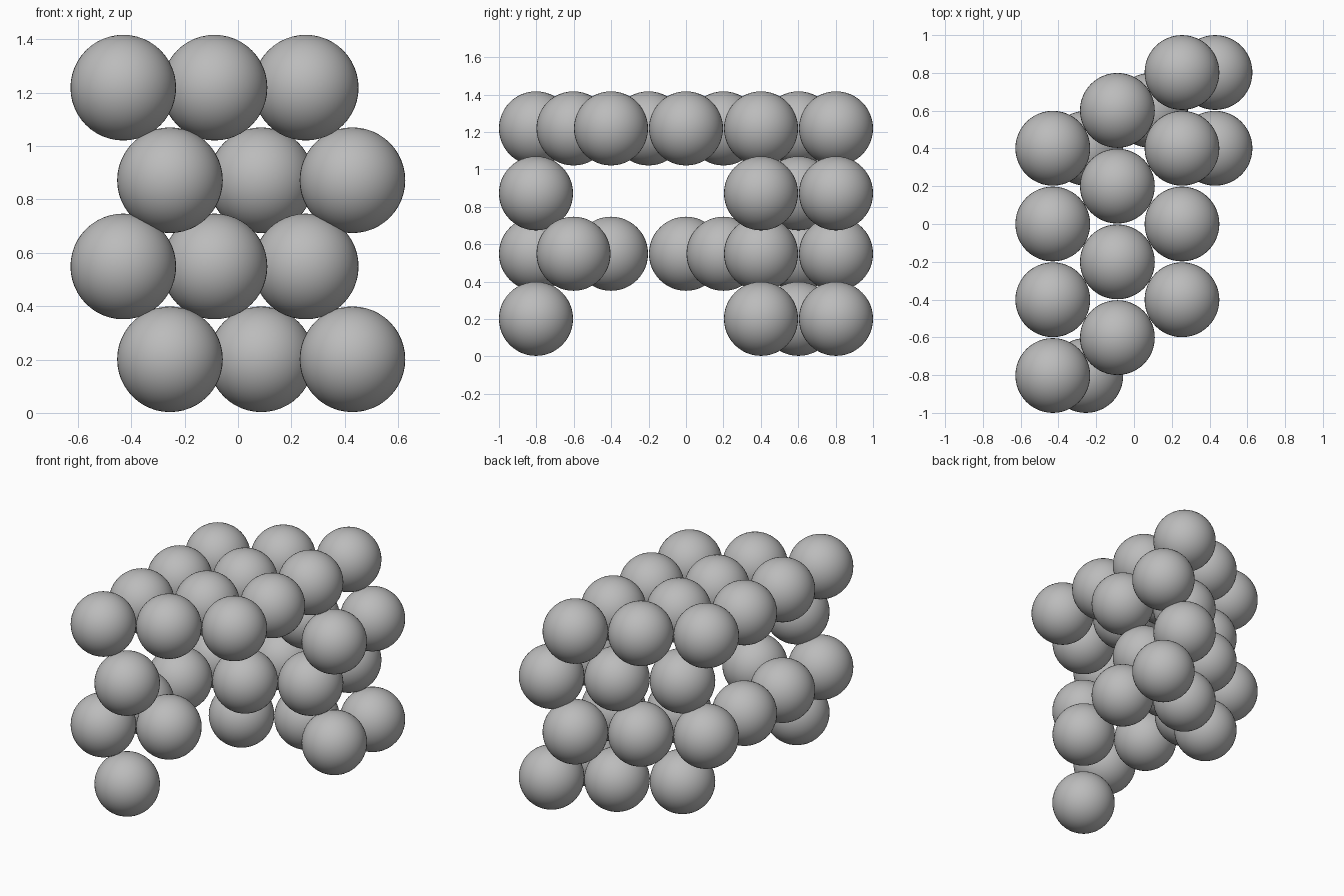
import bpy

# Remove the default cube
cube = bpy.data.objects.get("Cube")
if cube:
    bpy.data.objects.remove(cube, do_unlink=True)

RADIUS = 0.198
STEP = 0.2005                      # half of the spacing along y
COLS_A = (-0.43, -0.088, 0.254)    # columns of the first and third layer from the top
COLS_B = (-0.255, 0.087, 0.429)    # columns of the layers between them

# Single grey
grey = bpy.data.materials.new("plain grey")
grey.use_nodes = True
colour = (0.5, 0.5, 0.5, 1)
grey.diffuse_color = colour
grey.node_tree.nodes["Principled BSDF"].inputs["Base Color"].default_value = colour

# Shared ball mesh
bpy.ops.mesh.primitive_uv_sphere_add(segments=48, ring_count=24, radius=RADIUS)
source = bpy.context.object
bpy.ops.object.shade_smooth()
ball_mesh = source.data
ball_mesh.name = "ball"
ball_mesh.materials.append(grey)
bpy.data.objects.remove(source, do_unlink=True)


def layer(name, z, columns, rows):
    """Place one layer; rows lists the y steps filled in each column."""
    for x, steps in zip(columns, rows):
        for s in steps:
            ball = bpy.data.objects.new(name + "_ball", ball_mesh)
            ball.location = (x, s * STEP, z)
            bpy.context.collection.objects.link(ball)


# Sparse layers: one front corner ball and a group at the back
sparse = ((-4, 2), (3,), (2, 4))
layer("bottom_layer", 0.201, COLS_B, sparse)
layer("upper_layer", 0.872, COLS_B, sparse)

# Middle layer with an open notch at the front
layer("middle_layer", 0.549, COLS_A, ((-4, -2, 0, 2), (-3, 1, 3), (2, 4)))

# Full top layer
layer("top_layer", 1.219, COLS_A,
      [range(first, first + 7, 2) for first in (-4, -3, -2)])
